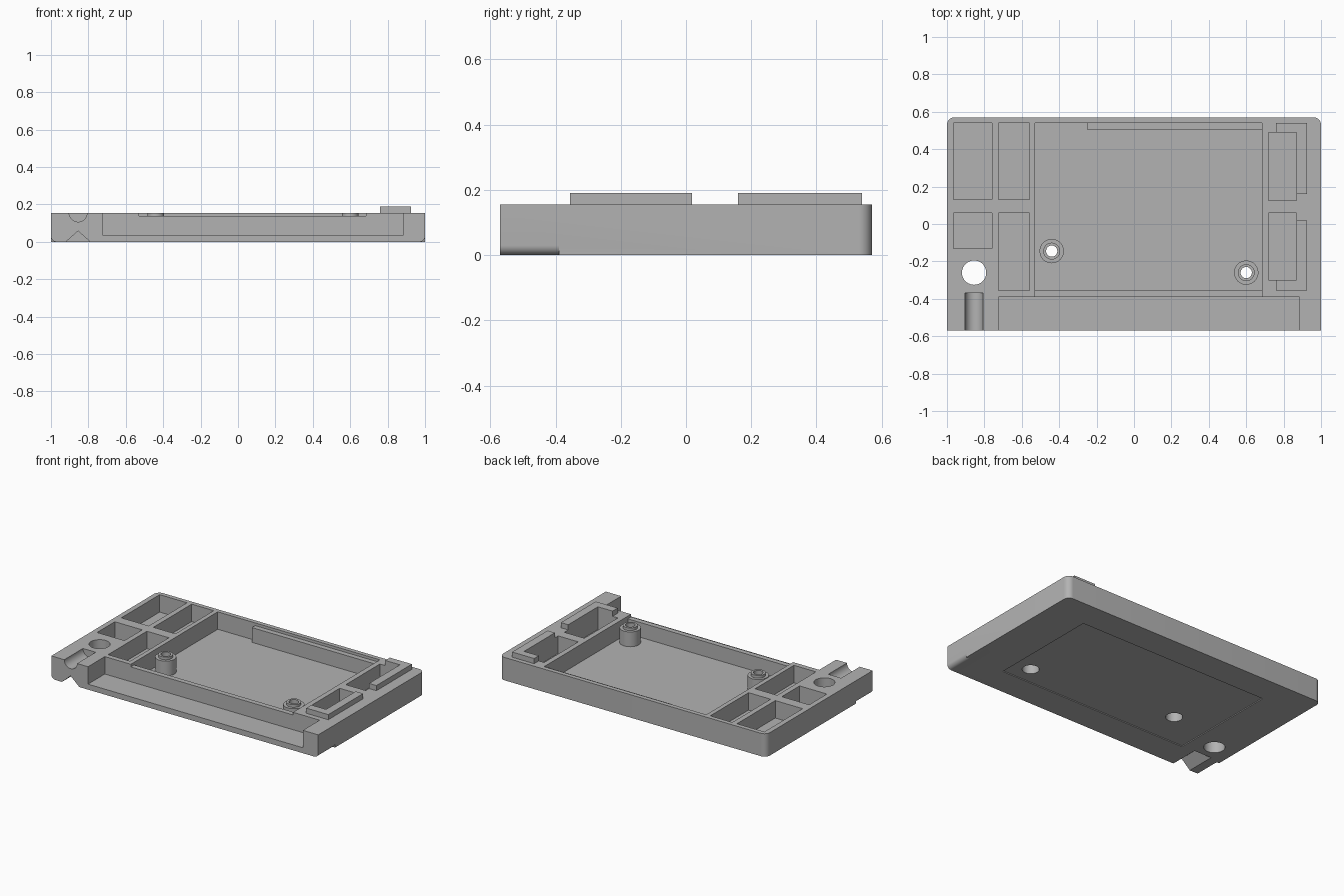
import bpy
import bmesh
from math import cos, sin, pi, radians

if "Cube" in bpy.data.objects:
    bpy.data.objects.remove(bpy.data.objects["Cube"])

grey = bpy.data.materials.new("plain grey")
grey.use_nodes = True
COLOUR = (0.45, 0.45, 0.45, 1)
grey.diffuse_color = COLOUR
grey.node_tree.nodes["Principled BSDF"].inputs["Base Color"].default_value = COLOUR

TOP, FLOOR, STEP = 0.155, 0.037, 0.137
FRONT, BACK = -0.57, 0.57


def arc(cx, cy, r, start, end, n=10):
    """Points on an arc, angles in degrees."""
    angles = [radians(start + (end - start) * i / n) for i in range(n + 1)]
    return [(cx + r * cos(a), cy + r * sin(a)) for a in angles]


def circle(cx, cy, r, n=40):
    return arc(cx, cy, r, 0, 360, n)[:-1]


def rect(x0, x1, y0, y1):
    return [(x0, y0), (x1, y0), (x1, y1), (x0, y1)]


def make_object(name, bm):
    bmesh.ops.recalc_face_normals(bm, faces=bm.faces)
    mesh = bpy.data.meshes.new(name)
    bm.to_mesh(mesh)
    bm.free()
    mesh.materials.append(grey)
    obj = bpy.data.objects.new(name, mesh)
    bpy.context.collection.objects.link(obj)
    return obj


def prism(name, points, lo, hi, axis="z"):
    """Extrude an outline along z, or an x-z outline along y."""
    bm = bmesh.new()
    place = (lambda u, v, t: (u, v, t)) if axis == "z" else (lambda u, v, t: (u, t, v))
    low = [bm.verts.new(place(u, v, lo)) for u, v in points]
    high = [bm.verts.new(place(u, v, hi)) for u, v in points]
    bm.faces.new(low)
    bm.faces.new(high)
    n = len(points)
    for i in range(n):
        j = (i + 1) % n
        bm.faces.new((low[i], low[j], high[j], high[i]))
    return make_object(name, bm)


def lathe(name, profile, cx, cy, n=40):
    """Revolve a closed radius-height profile about a vertical line."""
    bm = bmesh.new()
    rings = [[bm.verts.new((cx + r * cos(2 * pi * k / n), cy + r * sin(2 * pi * k / n), z))
              for k in range(n)] for r, z in profile]
    for i, ring in enumerate(rings):
        nxt = rings[(i + 1) % len(rings)]
        for k in range(n):
            m = (k + 1) % n
            bm.faces.new((ring[k], ring[m], nxt[m], nxt[k]))
    return make_object(name, bm)


def smooth(obj):
    bpy.ops.object.select_all(action="DESELECT")
    obj.select_set(True)
    bpy.context.view_layer.objects.active = obj
    bpy.ops.object.shade_smooth_by_angle(angle=radians(30))


def cut(obj, cutter):
    cutter.hide_render = True
    mod = obj.modifiers.new("cut", "BOOLEAN")
    mod.operation = "DIFFERENCE"
    mod.solver = "EXACT"
    mod.object = cutter
    bpy.ops.object.select_all(action="DESELECT")
    obj.select_set(True)
    bpy.context.view_layer.objects.active = obj
    bpy.ops.object.modifier_apply(modifier=mod.name)
    bpy.data.objects.remove(cutter)


# Tray body with rounded back corners
R = 0.04
outline = ([(-1, FRONT), (1, FRONT)] + arc(1 - R, BACK - R, R, 0, 90)
           + arc(R - 1, BACK - R, R, 90, 180))
body = prism("tray_body", outline, 0, TOP)

# Pockets open at the top
pockets = [
    (-0.53, 0.685, -0.355, 0.54),
    (-0.965, -0.76, 0.13, 0.54),
    (-0.725, -0.56, 0.13, 0.54),
    (-0.965, -0.76, -0.13, 0.06),
    (-0.725, -0.56, -0.355, 0.06),
    (0.72, 0.87, 0.125, 0.49),
    (0.72, 0.87, -0.3, 0.06),
    (-0.725, 0.885, FRONT - 0.1, -0.39),
]
for p in pockets:
    cut(body, prism("pocket_cutter", rect(*p), FLOOR, 0.3))

# Lowered front wall of the main pocket
cut(body, prism("wall_cutter", rect(-0.53, 0.685, -0.45, -0.3), STEP, 0.3))

# Shallow recess underneath
cut(body, prism("underside_cutter", rect(-0.7, 0.72, -0.38, 0.38), -0.1, 0.006))

# Through hole, and screw holes below the posts
POSTS = {"left_post": (0.6, -0.26), "right_post": (-0.44, -0.145)}
cut(body, prism("hole_cutter", circle(-0.855, -0.26, 0.065), -0.1, 0.3))
for x, y in POSTS.values():
    cut(body, prism("screw_cutter", circle(x, y, 0.052), -0.1, 0.1))

# Round channel above and V notch below at the front
cut(body, prism("channel_cutter", circle(-0.855, TOP, 0.048), -0.7, -0.37, "y"))
notch = [(-0.965, -0.04), (-0.745, -0.04), (-0.855, 0.058)]
cut(body, prism("notch_cutter", notch, -0.7, -0.37, "y"))

# Rounded lower side edges at the front
F = 0.03
for side in (-1, 1):
    edge = [(side * u, v) for u, v in
            arc(1 - F, F, F, 270, 360, 8) + [(1.05, F), (1.05, -0.05), (1 - F, -0.05)]]
    cut(body, prism("edge_cutter", edge, -0.7, -0.39, "y"))
smooth(body)

# Ledge along the back wall
prism("back_ledge", rect(-0.25, 0.685, 0.505, 0.54), FLOOR, STEP)

# Hollow stepped screw posts
post = [(0.052, 0.03), (0.065, 0.03), (0.065, STEP), (0.045, STEP),
        (0.045, TOP), (0.03, TOP), (0.03, 0.1), (0.052, 0.1)]
for name, (x, y) in POSTS.items():
    smooth(lathe(name, post, x, y))

# Raised corner brackets beside the left pockets
prism("back_bracket", [(0.87, 0.16), (0.925, 0.16), (0.925, 0.54),
                       (0.76, 0.54), (0.76, 0.49), (0.87, 0.49)], TOP, 0.19)
prism("front_bracket", [(0.87, 0.018), (0.925, 0.018), (0.925, -0.355),
                        (0.76, -0.355), (0.76, -0.3), (0.87, -0.3)], TOP, 0.19)
